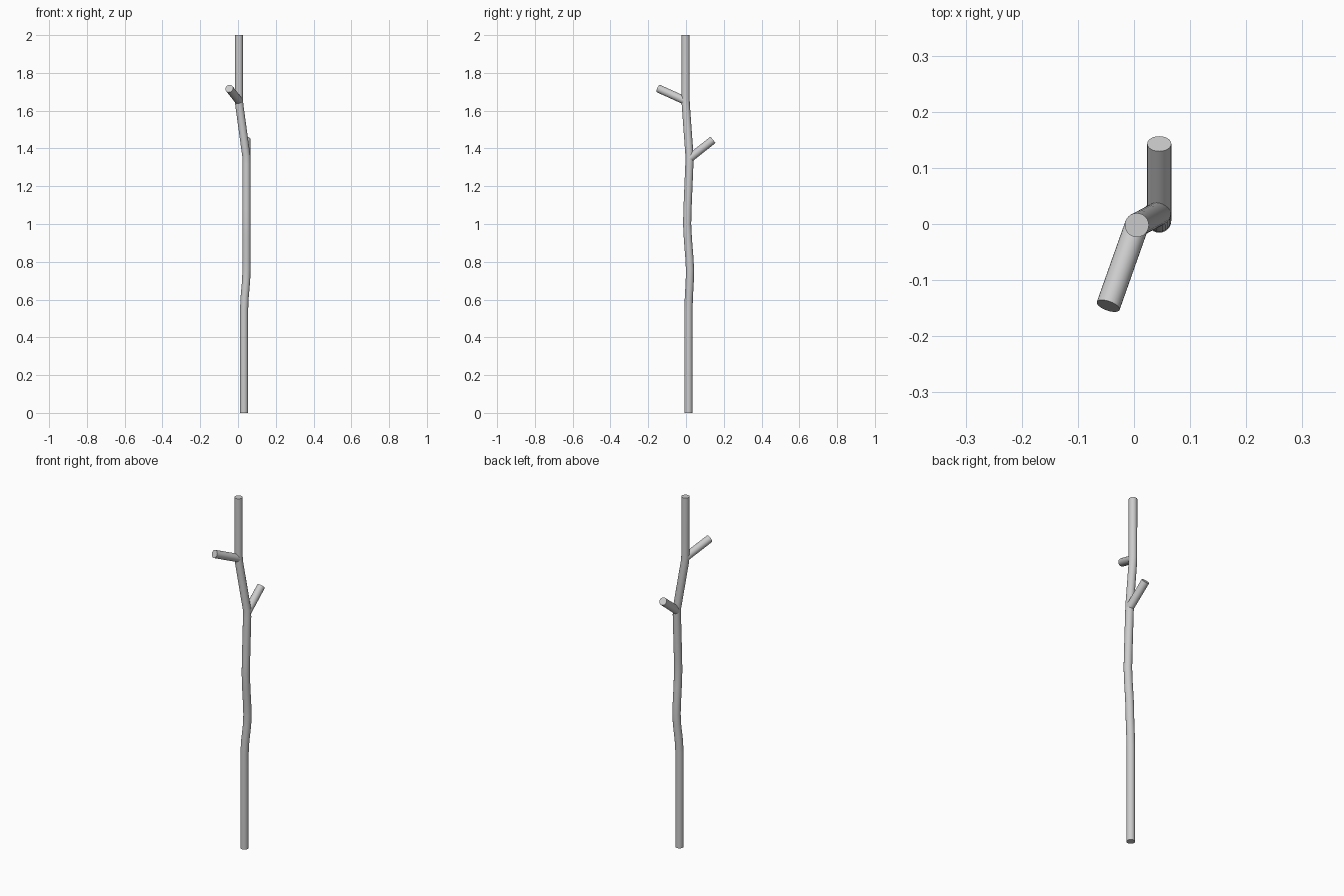
import bpy

if "Cube" in bpy.data.objects:
    bpy.data.objects.remove(bpy.data.objects["Cube"])

RADIUS = 0.0215


def rod(name, points):
    """Round rod with flat capped ends, swept along a polyline."""
    curve = bpy.data.curves.new(name, 'CURVE')
    curve.dimensions = '3D'
    curve.bevel_depth = RADIUS
    curve.bevel_resolution = 10
    curve.use_fill_caps = True
    spline = curve.splines.new('POLY')
    spline.points.add(len(points) - 1)
    for p, co in zip(spline.points, points):
        p.co = (*co, 1)
    obj = bpy.data.objects.new(name, curve)
    bpy.context.collection.objects.link(obj)
    bpy.ops.object.select_all(action='DESELECT')
    obj.select_set(True)
    bpy.context.view_layer.objects.active = obj
    bpy.ops.object.convert(target='MESH')
    bpy.ops.object.shade_smooth_by_angle(angle=0.6)
    return bpy.context.object


# Main crooked stem
rod("stem", [
    (0.032, 0.013, 0), (0.032, 0.013, 0.54), (0.035, 0.015, 0.61),
    (0.043, 0.020, 0.70), (0.045, 0.021, 0.76), (0.045, 0.018, 0.82),
    (0.045, 0.010, 0.92), (0.045, 0.006, 1.00), (0.045, 0.008, 1.08),
    (0.045, 0.018, 1.32), (0.044, 0.0185, 1.36),
    (0.007, -0.001, 1.63), (0.005, -0.002, 1.66), (0.005, -0.002, 2.0),
])

# Two short side twigs
rod("back_twig", [(0.045, 0.019, 1.347), (0.045, 0.143, 1.446)])
rod("front_twig", [(0.005, -0.002, 1.652), (-0.046, -0.146, 1.717)])
